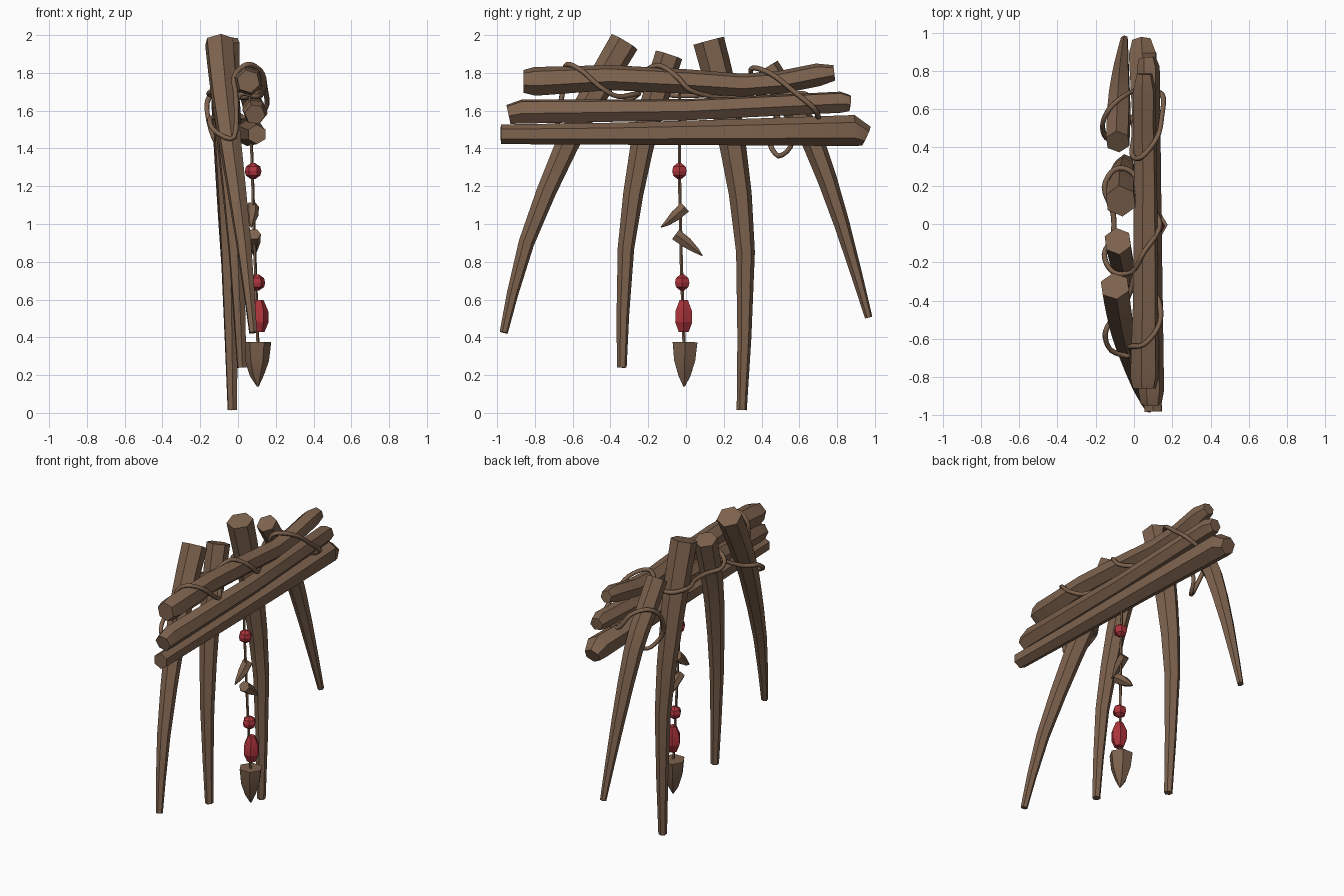
import bpy, bmesh, math
from mathutils import Vector


def material(name, rgb):
    m = bpy.data.materials.new(name)
    m.diffuse_color = (*rgb, 1)
    return m


BROWN = material("wood brown", (0.205, 0.122, 0.075))
RED = material("bead red", (0.42, 0.034, 0.045))


def spline(pts, steps, closed=False):
    """Catmull-Rom through points of any dimension."""
    n = len(pts)
    out = []
    for i in range(n if closed else n - 1):
        idx = [i - 1, i, i + 1, i + 2]
        idx = [k % n if closed else min(max(k, 0), n - 1) for k in idx]
        a, b, c, d = (pts[k] for k in idx)
        for s in range(steps):
            t = s / steps
            out.append(tuple(0.5 * (2 * q + (r - p) * t + (2 * p - 5 * q + 4 * r - w) * t * t
                                    + (3 * q - p - 3 * r + w) * t ** 3)
                             for p, q, r, w in zip(a, b, c, d)))
    if not closed:
        out.append(tuple(pts[-1]))
    return out


def sweep(name, pts, sides=6, mat=BROWN, closed=False, turn=0.0, angle=35):
    """Tube through (x, y, z, radius) points, with flat ends."""
    bm = bmesh.new()
    n = len(pts)
    P = [Vector(p[:3]) for p in pts]
    rings, u = [], None
    for i in range(n):
        if closed:
            t = P[(i + 1) % n] - P[i - 1]
        else:
            t = P[min(i + 1, n - 1)] - P[max(i - 1, 0)]
        t.normalize()
        if u is None:
            u = Vector((1, 0, 0)) if abs(t.x) < 0.8 else Vector((0, 0, 1))
        u = (u - t * u.dot(t)).normalized()
        v = t.cross(u)
        ring = []
        for k in range(sides):
            a = turn + 2 * math.pi * k / sides
            ring.append(bm.verts.new(P[i] + (u * math.cos(a) + v * math.sin(a)) * pts[i][3]))
        rings.append(ring)
    for i in range(n if closed else n - 1):
        A, B = rings[i], rings[(i + 1) % n]
        # on a closed loop, join the seam at the least twisted offset
        off = 0
        if closed and i == n - 1:
            off = min(range(sides), key=lambda o: sum(
                (A[k].co - B[(k + o) % sides].co).length for k in range(sides)))
        for k in range(sides):
            k2 = (k + 1) % sides
            bm.faces.new((A[k], A[k2], B[(k2 + off) % sides], B[(k + off) % sides]))
    if not closed:
        bm.faces.new(rings[0][::-1])
        bm.faces.new(rings[-1])
    bmesh.ops.recalc_face_normals(bm, faces=bm.faces)
    me = bpy.data.meshes.new(name)
    bm.to_mesh(me)
    bm.free()
    me.materials.append(mat)
    ob = bpy.data.objects.new(name, me)
    bpy.context.collection.objects.link(ob)
    bpy.ops.object.select_all(action='DESELECT')
    ob.select_set(True)
    bpy.context.view_layer.objects.active = ob
    bpy.ops.object.shade_smooth_by_angle(angle=math.radians(angle))
    return ob


# Horizontal logs
sweep("top_log", [(0.055, -0.86, 1.755, 0.062), (0.055, -0.80, 1.755, 0.078), (0.06, -0.4, 1.775, 0.068),
                  (0.06, 0.0, 1.755, 0.066), (0.06, 0.3, 1.735, 0.062), (0.055, 0.5, 1.75, 0.062),
                  (0.055, 0.70, 1.79, 0.062), (0.055, 0.785, 1.80, 0.042)], turn=0.3)
sweep("middle_log", [(0.09, -0.94, 1.58, 0.055), (0.09, -0.87, 1.595, 0.068), (0.085, 0.0, 1.605, 0.06),
                     (0.075, 0.82, 1.645, 0.06), (0.07, 0.868, 1.64, 0.045)], turn=0.15)
sweep("bottom_log", [(0.1, -0.98, 1.475, 0.052), (0.085, -0.4, 1.478, 0.058), (0.07, 0.2, 1.485, 0.068),
                     (0.045, 0.89, 1.495, 0.082), (0.04, 0.955, 1.465, 0.055)], turn=0.5)

# Tapered curved poles
legs = {
    "outer_left_pole": [(-0.10, -0.325, 1.965, 0.08), (-0.075, -0.48, 1.70, 0.074), (-0.04, -0.63, 1.42, 0.062),
                        (0.03, -0.845, 0.90, 0.042), (0.08, -0.965, 0.425, 0.022)],
    "inner_left_pole": [(-0.085, -0.09, 1.895, 0.074), (-0.07, -0.165, 1.66, 0.07), (-0.05, -0.235, 1.40, 0.062),
                        (-0.01, -0.318, 0.87, 0.044), (0.02, -0.34, 0.24, 0.026)],
    "inner_right_pole": [(-0.07, 0.12, 1.97, 0.084), (-0.065, 0.19, 1.70, 0.08), (-0.06, 0.25, 1.40, 0.07),
                         (-0.045, 0.315, 0.85, 0.05), (-0.03, 0.295, 0.015, 0.027)],
    "outer_right_pole": [(-0.085, 0.43, 1.83, 0.066), (-0.08, 0.555, 1.63, 0.066), (-0.075, 0.675, 1.43, 0.06),
                         (-0.065, 0.825, 1.00, 0.042), (-0.05, 0.967, 0.505, 0.02)],
}
for name, pts in legs.items():
    sweep(name, spline(pts, 2), turn=0.4)

# Rope lashings around the logs and poles
ropes = {
    "left_rope": [(0.05, -0.63, 1.845), (0.12, -0.55, 1.81), (0.14, -0.46, 1.73), (0.11, -0.36, 1.675),
                  (0.02, -0.25, 1.69), (-0.03, -0.38, 1.62), (-0.10, -0.48, 1.57), (-0.15, -0.57, 1.555),
                  (-0.12, -0.66, 1.49), (-0.02, -0.69, 1.46), (-0.01, -0.66, 1.66), (-0.02, -0.64, 1.78)],
    "middle_rope": [(-0.01, -0.25, 1.78), (0.05, -0.15, 1.84), (0.12, -0.05, 1.78), (0.13, 0.02, 1.71),
                    (0.06, 0.14, 1.675), (-0.01, 0.27, 1.67), (-0.10, 0.285, 1.68), (-0.155, 0.19, 1.69),
                    (-0.11, 0.06, 1.68), (-0.11, -0.06, 1.68), (-0.155, -0.16, 1.69), (-0.11, -0.25, 1.72)],
    "right_rope": [(0.04, 0.35, 1.825), (0.12, 0.45, 1.795), (0.145, 0.56, 1.71), (0.145, 0.68, 1.61),
                   (0.03, 0.70, 1.56), (-0.05, 0.67, 1.66), (-0.13, 0.60, 1.69), (-0.165, 0.51, 1.62),
                   (-0.13, 0.44, 1.46), (-0.05, 0.49, 1.36), (-0.01, 0.56, 1.44), (0.0, 0.46, 1.60),
                   (-0.01, 0.36, 1.75)],
}
for name, pts in ropes.items():
    sweep(name, [(*p, 0.014) for p in spline(pts, 4, True)], closed=True, angle=70)

# Hanging string
sweep("string", [(0.06, -0.035, 1.75, 0.009), (0.075, -0.035, 1.28, 0.009), (0.09, -0.025, 0.8, 0.009),
                 (0.105, -0.01, 0.35, 0.009)], sides=5)


def beads(name, x, y, z, profile):
    sweep(name, [(x, y, z + dz, r) for dz, r in profile], mat=RED, angle=20)


# Red beads
round_bead = [(0.042, 0.012), (0.024, 0.038), (0, 0.044), (-0.024, 0.038), (-0.042, 0.012)]
beads("upper_bead", 0.08, -0.035, 1.28, round_bead)
beads("lower_bead", 0.10, -0.02, 0.69, round_bead)
beads("long_bead", 0.11, -0.012, 0.51, [(0.088, 0.025), (0.03, 0.05), (-0.03, 0.052), (-0.082, 0.03)])

# Carved teeth on the string
sweep("upper_tooth", [(0.075, -0.005, 1.09, 0.036), (0.075, -0.055, 1.045, 0.033),
                      (0.07, -0.10, 1.005, 0.018), (0.07, -0.133, 0.983, 0.003)])
sweep("lower_tooth", [(0.085, -0.055, 0.945, 0.036), (0.085, 0.005, 0.90, 0.033),
                      (0.085, 0.055, 0.86, 0.018), (0.085, 0.087, 0.832, 0.003)])
sweep("large_tooth", [(0.10, -0.005, 0.375, 0.076), (0.10, -0.007, 0.275, 0.064),
                      (0.10, -0.008, 0.195, 0.036), (0.105, -0.01, 0.14, 0.005)])
